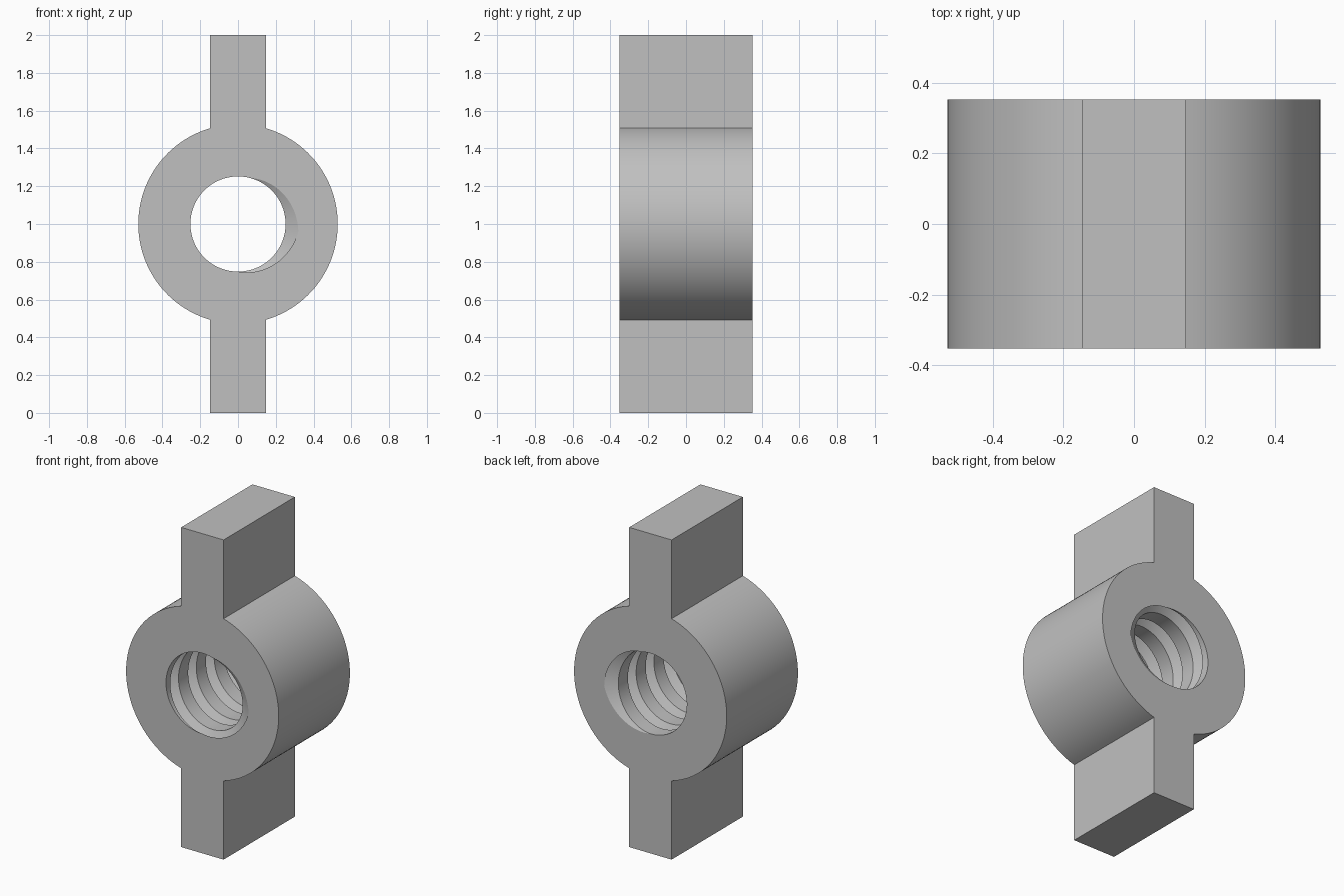
import bpy, bmesh
from math import sin, cos, asin, pi, radians

if "Cube" in bpy.data.objects:
    bpy.data.objects.remove(bpy.data.objects["Cube"])

HALF_DEPTH, COLLAR_R, WING_W, MID = 0.352, 0.528, 0.147, 1.0
MINOR_R, MAJOR_R = 0.252, 0.322
PITCH = HALF_DEPTH * 2 / 4
GROOVE = PITCH * 0.46
STEPS, TURNS = 72, 6

steel = bpy.data.materials.new("steel grey")
steel.use_nodes = True
grey = (0.53, 0.53, 0.53, 1)
steel.diffuse_color = grey
steel.node_tree.nodes["Principled BSDF"].inputs["Base Color"].default_value = grey


def add_object(name, bm):
    bmesh.ops.recalc_face_normals(bm, faces=bm.faces)
    mesh = bpy.data.meshes.new(name)
    bm.to_mesh(mesh)
    bm.free()
    mesh.materials.append(steel)
    obj = bpy.data.objects.new(name, mesh)
    bpy.context.collection.objects.link(obj)
    return obj


# Round collar with a wing above and below, extruded from one outline
start = asin(WING_W / COLLAR_R)
arc = [start + (pi - 2 * start) * i / 48 for i in range(49)]
right = [(WING_W, 1)] + [(COLLAR_R * sin(a), COLLAR_R * cos(a)) for a in arc] + [(WING_W, -1)]
outline = right + [(-x, -z) for x, z in right]
bm = bmesh.new()
face = bm.faces.new([bm.verts.new((x, -HALF_DEPTH, z + MID)) for x, z in outline])
made = bmesh.ops.extrude_face_region(bm, geom=[face])["geom"]
bmesh.ops.translate(bm, vec=(0, 2 * HALF_DEPTH, 0),
                    verts=[v for v in made if isinstance(v, bmesh.types.BMVert)])
nut = add_object("winged_nut", bm)

# Right-handed threaded rod that cuts the bore
profile = [(-GROOVE / 2, MINOR_R), (0, MAJOR_R), (GROOVE / 2, MINOR_R)]
bm = bmesh.new()
rows = []
for i in range(STEPS * TURNS + 1):
    angle = radians(-7) - 2 * pi * i / STEPS
    y = -HALF_DEPTH + PITCH * (i / STEPS - 1)
    rows.append([bm.verts.new((r * cos(angle), y + dy, MID + r * sin(angle)))
                 for dy, r in profile])
for i in range(STEPS * TURNS):
    for k in range(2):
        bm.faces.new((rows[i][k], rows[i][k + 1], rows[i + 1][k + 1], rows[i + 1][k]))
    if i + STEPS < STEPS * TURNS:
        bm.faces.new((rows[i][2], rows[i + STEPS][0], rows[i + STEPS + 1][0], rows[i + 1][2]))
tips = [bm.verts.new((0, side, MID)) for side in (-0.8, 0.8)]
for edge in [e for e in bm.edges if e.is_boundary]:
    tip = tips[0] if edge.verts[0].co.y < 0 else tips[1]
    bm.faces.new((*edge.verts, tip))
rod = add_object("thread_cutter", bm)
rod.hide_render = True
rod.hide_viewport = True

# Cut the thread and finish the shading
cut = nut.modifiers.new("threaded bore", "BOOLEAN")
cut.operation = "DIFFERENCE"
cut.solver = "EXACT"
cut.object = rod
bpy.context.view_layer.objects.active = nut
nut.select_set(True)
bpy.ops.object.modifier_apply(modifier=cut.name)
bpy.data.objects.remove(rod)
bpy.ops.object.shade_smooth_by_angle(angle=radians(30))
